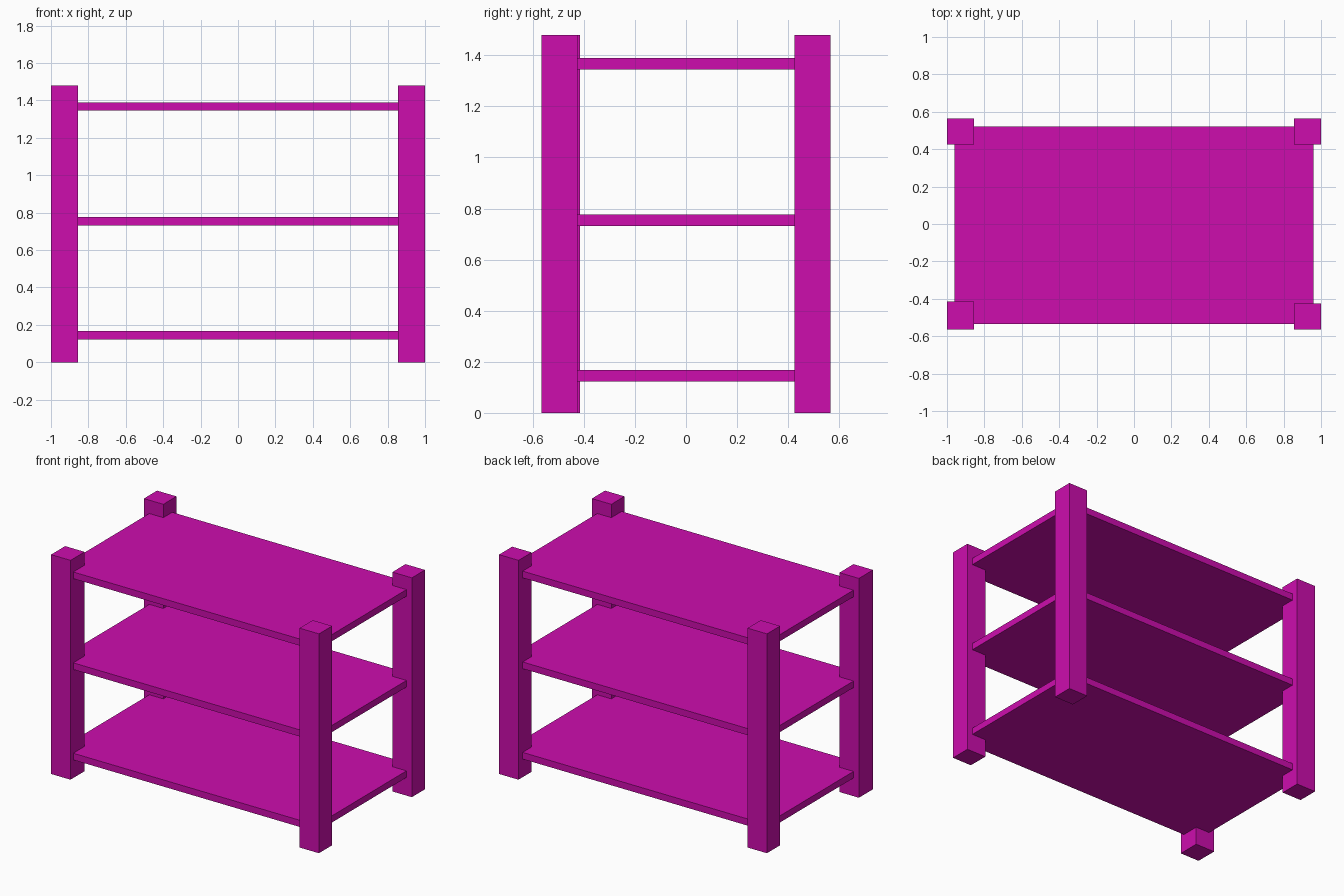
import bpy

cube = bpy.data.objects.get("Cube")
if cube:
    bpy.data.objects.remove(cube, do_unlink=True)

# Single flat paint colour
magenta = bpy.data.materials.new("magenta")
magenta.use_nodes = True
colour = (0.61, 0.004, 0.42, 1)
magenta.diffuse_color = colour
magenta.node_tree.nodes["Principled BSDF"].inputs["Base Color"].default_value = colour


def box(name, low, high):
    """Axis-aligned box between two corners."""
    centre = [(a + b) / 2 for a, b in zip(low, high)]
    bpy.ops.mesh.primitive_cube_add(size=1, location=centre)
    obj = bpy.context.object
    obj.name = obj.data.name = name
    obj.scale = [b - a for a, b in zip(low, high)]
    bpy.ops.object.transform_apply(location=False, rotation=False, scale=True)
    obj.data.materials.append(magenta)
    return obj


HEIGHT = 1.48
OUTER_X, INNER_X = 1.0, 0.855
OUTER_Y, INNER_Y = 0.565, 0.425

# Corner posts; the front right one is slightly deeper
for side, sx in (("left", 1), ("right", -1)):
    for end, sy in (("front", -1), ("back", 1)):
        inner_y = 0.415 if (side, end) == ("right", "front") else INNER_Y
        xs = sorted((sx * INNER_X, sx * OUTER_X))
        ys = sorted((sy * inner_y, sy * OUTER_Y))
        box(f"{end}_{side}_post", (xs[0], ys[0], 0), (xs[1], ys[1], HEIGHT))

# Three thin shelves notched into the posts
for name, z in (("bottom", 0.122), ("middle", 0.732), ("top", 1.345)):
    box(f"{name}_shelf", (-0.96, -0.535, z), (0.96, 0.52, z + 0.045))
